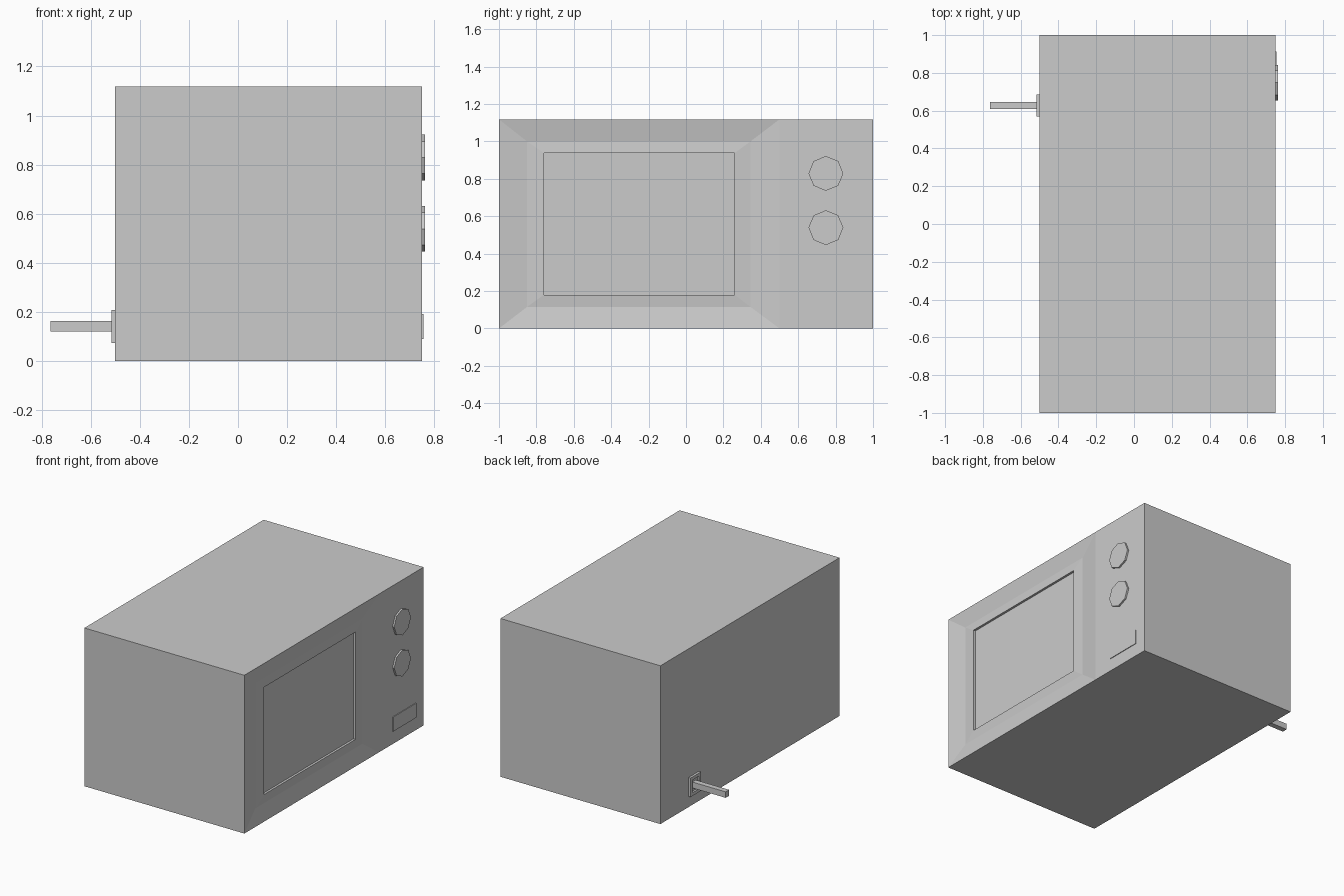
import bpy, bmesh
from math import pi
from mathutils import Matrix

if "Cube" in bpy.data.objects:
    bpy.data.objects.remove(bpy.data.objects["Cube"])


def finish(name, bm):
    bmesh.ops.recalc_face_normals(bm, faces=bm.faces)
    me = bpy.data.meshes.new(name)
    bm.to_mesh(me)
    bm.free()
    ob = bpy.data.objects.new(name, me)
    bpy.context.collection.objects.link(ob)
    return ob


def box_bm(x, y, z):
    """Box from (min, max) pairs."""
    bm = bmesh.new()
    bmesh.ops.create_cube(bm, size=1)
    for v in bm.verts:
        v.co = [r[1] if c > 0 else r[0] for c, r in zip(v.co, (x, y, z))]
    bm.normal_update()
    return bm


def step(bm, face, x, y, z):
    """Inset a face that looks along x, then move it to a new rectangle."""
    bmesh.ops.inset_individual(bm, faces=[face], thickness=0.005)
    mid = face.calc_center_median()
    for v in face.verts:
        v.co = (x, y[v.co.y > mid.y], z[v.co.z > mid.z])
    face.normal_update()


# Cabinet, its front split into door and control panel
H = 1.118
bm = box_bm((-0.5, 0.75), (-1, 1), (0, H))
bmesh.ops.bisect_plane(bm, geom=bm.verts[:] + bm.edges[:] + bm.faces[:],
                       plane_co=(0, 0.5, 0), plane_no=(0, 1, 0))
bm.normal_update()
door = next(f for f in bm.faces
            if f.normal.x > 0.9 and f.calc_center_median().y < 0.5)

# Door: sloped surround, raised inner frame, sunken window
step(bm, door, 0.73, (-0.85, 0.345), (0.115, 1.0))
step(bm, door, 0.736, (-0.76, 0.26), (0.18, 0.938))
step(bm, door, 0.72, (-0.7599, 0.2599), (0.1801, 0.9379))
finish("cabinet_with_door", bm)

# Two octagonal knobs
for name, z in (("upper_knob", 0.829), ("lower_knob", 0.539)):
    bm = bmesh.new()
    bmesh.ops.create_cone(bm, cap_ends=True, segments=8, radius1=0.093,
                          radius2=0.093, depth=0.014,
                          matrix=Matrix.Translation((0.755, 0.748, z))
                          @ Matrix.Rotation(pi / 2, 4, 'Y'))
    finish(name, bm)

# Door release button
finish("door_button", box_bm((0.745, 0.755), (0.655, 0.913), (0.09, 0.192)))

# Cord socket with a recessed centre
bm = box_bm((-0.516, -0.499), (0.57, 0.686), (0.075, 0.209))
face = next(f for f in bm.faces if f.normal.x < -0.9)
step(bm, face, -0.516, (0.59, 0.666), (0.097, 0.187))
step(bm, face, -0.503, (0.5901, 0.6659), (0.0971, 0.1869))
finish("cord_socket", bm)

# Cord stub
finish("power_cord", box_bm((-0.763, -0.502), (0.609, 0.647), (0.121, 0.163)))
